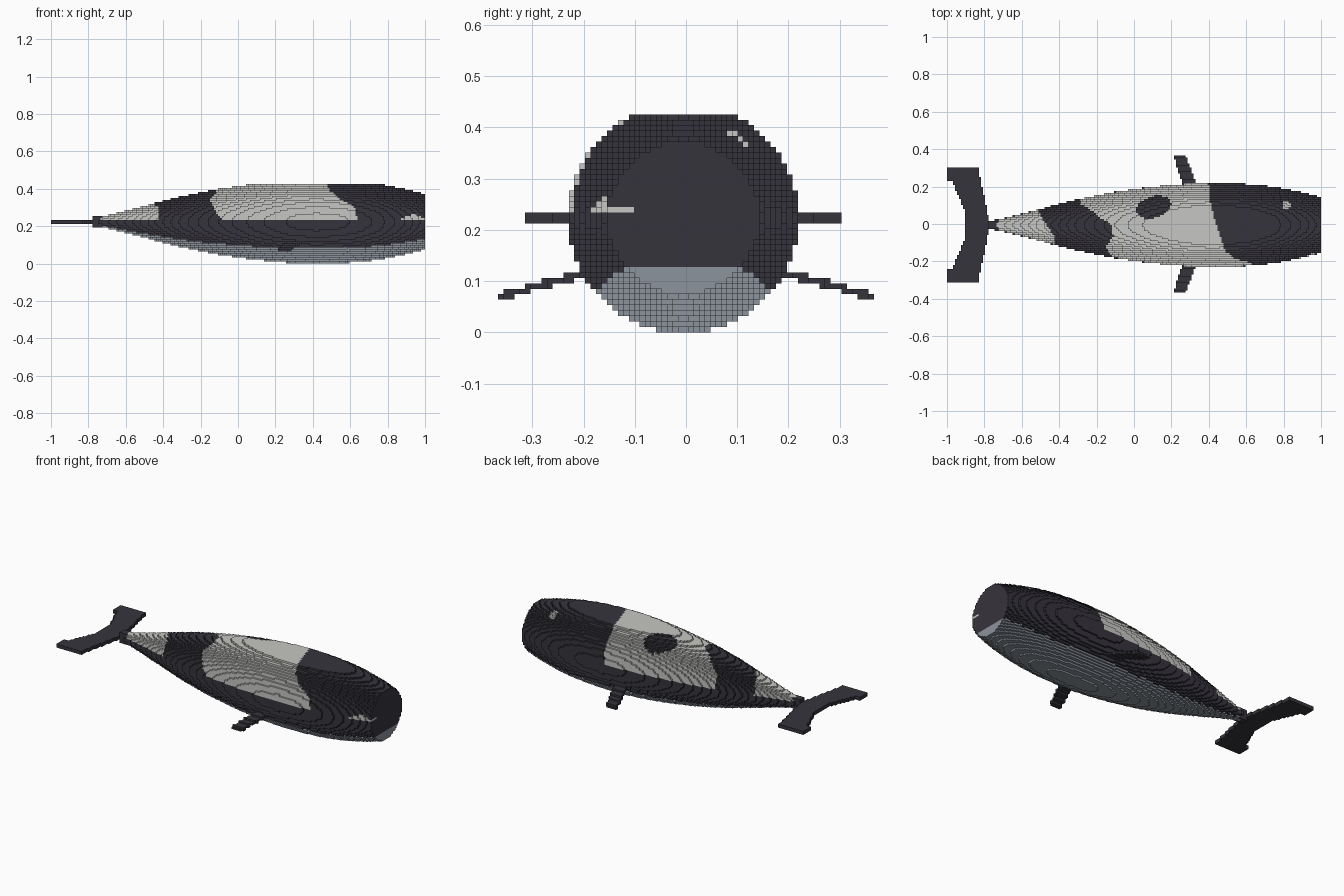
import bpy
import math

cube = bpy.data.objects.get("Cube")
if cube:
    bpy.data.objects.remove(cube, do_unlink=True)

NX = 188                 # cells along the length
S = 2 / NX               # cell size
AXIS_K = 21              # height of the body axis, in cells
AXIS_Z = AXIS_K * S
AXIS_Y = -S / 2


def material(name, rgb):
    lin = [((c / 255 + 0.055) / 1.055) ** 2.4 for c in rgb] + [1]
    m = bpy.data.materials.new(name)
    m.use_nodes = True
    m.diffuse_color = lin
    bsdf = next(n for n in m.node_tree.nodes if n.type == 'BSDF_PRINCIPLED')
    bsdf.inputs["Base Color"].default_value = lin
    return m


DARK, LIGHT, BELLY = 0, 1, 2
MATS = [material("charcoal skin", (54, 52, 60)),
        material("pale patch", (198, 198, 195)),
        material("grey belly", (140, 147, 156))]


def centre(cell):
    i, j, k = cell
    return -1 + (i + 0.5) * S, j * S, (k + 0.5) * S


def cells_where(test, ir, jr, kr):
    return {(i, j, k) for i in ir for j in jr for k in kr
            if test(*centre((i, j, k)))}


def lerp(points, t):
    """Piecewise linear interpolation through (t, value) points."""
    if t <= points[0][0]:
        return points[0][1]
    for (a, va), (b, vb) in zip(points, points[1:]):
        if t <= b:
            return va + (vb - va) * (t - a) / (b - a)
    return points[-1][1]


def block_object(name, cells, colour=lambda c: DARK):
    """Skin a set of grid cells with only their exposed square faces."""
    verts, faces, mats = {}, [], []
    for cell in sorted(cells):
        col = colour(cell)
        for axis in range(3):
            for side in (0, 1):
                n = list(cell)
                n[axis] += 2 * side - 1
                if tuple(n) in cells:
                    continue
                u, v = (axis + 1) % 3, (axis + 2) % 3
                ring = []
                for du, dv in ((0, 0), (1, 0), (1, 1), (0, 1)):
                    p = list(cell)
                    p[axis] += side
                    p[u] += du
                    p[v] += dv
                    ring.append(verts.setdefault(tuple(p), len(verts)))
                faces.append(ring if side else ring[::-1])
                mats.append(col)
    me = bpy.data.meshes.new(name)
    me.from_pydata([(-1 + i * S, (j - 0.5) * S, k * S) for i, j, k in verts],
                   [], faces)
    for m in MATS:
        me.materials.append(m)
    me.polygons.foreach_set("material_index", mats)
    me.update()
    ob = bpy.data.objects.new(name, me)
    bpy.context.collection.objects.link(ob)
    return ob


# Body: round section, radius along the length, cut blunt at the nose
RADIUS = [(-0.77, 0.022), (-0.7, 0.035), (-0.6, 0.06), (-0.5, 0.086),
          (-0.4, 0.112), (-0.3, 0.137), (-0.2, 0.158), (-0.1, 0.176),
          (0, 0.191), (0.1, 0.204), (0.2, 0.214), (0.3, 0.221),
          (0.42, 0.2235), (0.55, 0.221), (0.65, 0.215), (0.75, 0.203),
          (0.85, 0.185), (0.93, 0.167), (1, 0.147)]
# Patch edges: angle from the top (negative on the -y side) against x
TAIL_EDGE = [(-90, -0.43), (-45, -0.42), (0, -0.47), (45, -0.505), (90, -0.51)]
SADDLE_REAR = [(-90, -0.08), (-70, -0.12), (-45, -0.15), (-20, -0.11),
               (0, -0.12), (17, -0.19), (55, -0.29), (90, -0.28)]
SADDLE_FRONT = [(-90, 0.635), (-70, 0.63), (-62, 0.59), (-55, 0.54),
                (-40, 0.49), (0, 0.44), (30, 0.41), (90, 0.395)]


def body_test(x, y, z):
    return math.hypot(y - AXIS_Y, z - AXIS_Z) <= lerp(RADIUS, x)


def body_colour(cell):
    x, y, z = centre(cell)
    r, dz = lerp(RADIUS, x), z - AXIS_Z
    # belly
    if dz < -r * lerp([(-0.6, 0.78), (-0.1, 0.68), (0.3, 0.64)], x):
        return BELLY
    if cell[2] < AXIS_K + 1 or x < -0.73:
        return DARK
    # streak beside the eye, on one side
    if x > 0.87 and y < 0:
        top = 0.008 + 0.026 * max(0, 1 - abs(x - 0.94) / 0.06)
        return LIGHT if dz - S < top and y < -0.1 else DARK
    # small fleck on the head
    if math.hypot(x - 0.815, y - 0.1) < 0.022 and dz > 0:
        return LIGHT
    # dark oval inside the saddle
    u, v = x - 0.105, y - 0.09
    u, v = u * 0.96 + v * 0.28, v * 0.96 - u * 0.28
    if (u / 0.095) ** 2 + (v / 0.057) ** 2 < 1:
        return DARK
    # tail patch and saddle patch
    a = math.degrees(math.atan2(y - AXIS_Y, dz))
    if x < lerp(TAIL_EDGE, a):
        return LIGHT
    if lerp(SADDLE_REAR, a) < x < lerp(SADDLE_FRONT, a):
        return LIGHT
    return DARK


block_object("body",
             cells_where(body_test, range(22, NX), range(-22, 22), range(0, 40)),
             body_colour)

# Tail stock joining the body to the fluke
block_object("tail_stock", {(i, j, k) for i in range(21, 26)
                            for j in range(-2, 2) for k in range(18, 24)})


# Fluke: flat swept plate with a notched trailing edge
def fluke_test(x, y, z):
    w = abs(y - AXIS_Y)
    front = -0.77 - 0.065 * w / 0.305
    back = -1 if w > 0.235 else -0.905 - 0.065 * max(0, w - 0.07) / 0.16
    return w < 0.31 and back < x < front


block_object("tail_fluke",
             cells_where(fluke_test, range(0, 24), range(-30, 30), (20, 21)))


# Flippers: thin, drooping, swept back, one on each side
def flipper_test(x, y, z):
    t = (abs(y) - 0.2) / 0.166
    mid, half = 0.30 - 0.055 * t, 0.038 - 0.004 * t
    return abs(x - mid) < half and abs(z - (0.114 - 0.044 * t)) < 0.75 * S


for name, js in (("left_flipper", range(16, 35)),
                 ("right_flipper", range(-34, -15))):
    block_object(name, cells_where(flipper_test, range(105, 135), js, range(4, 14)))
